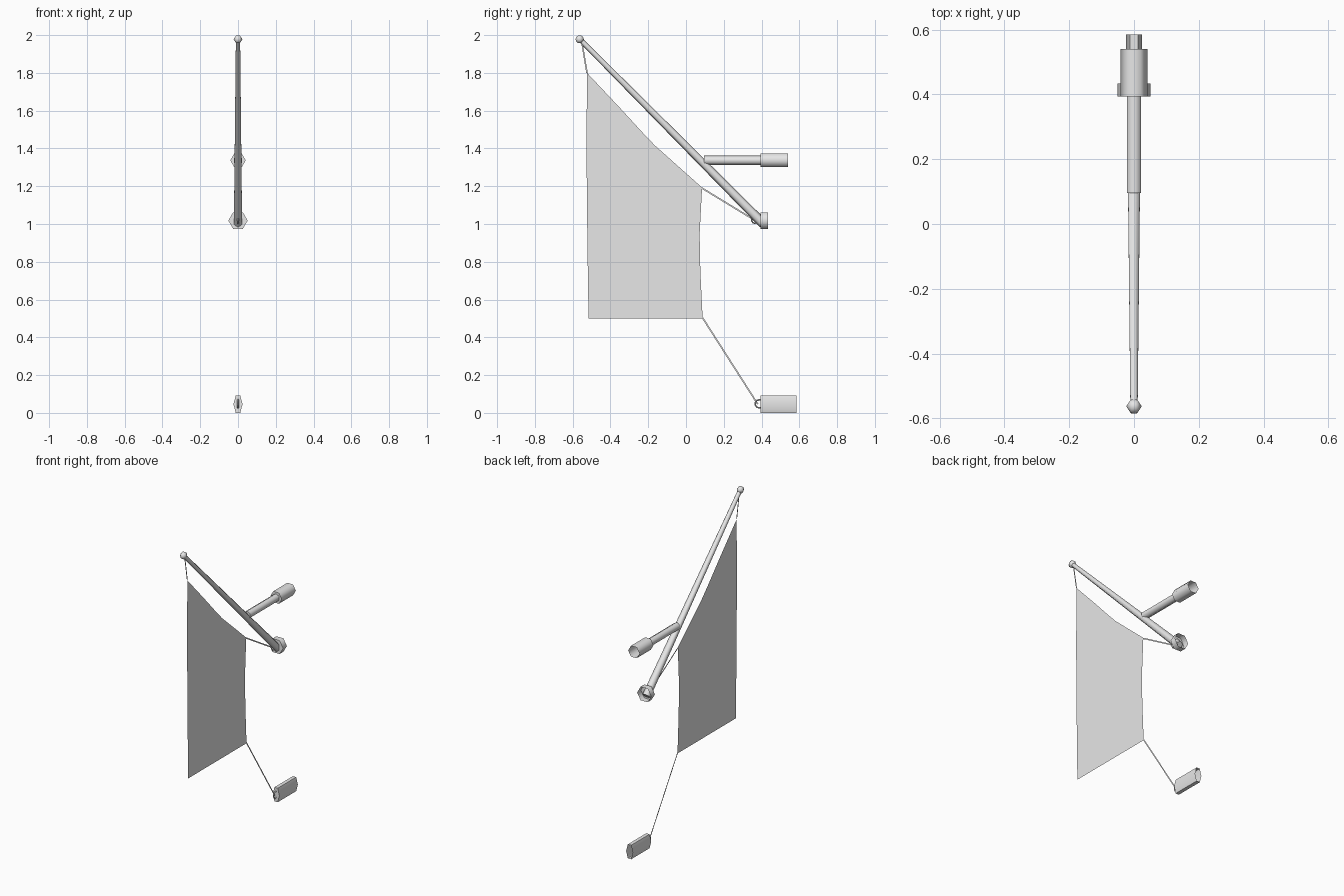
import bpy, bmesh, math
from mathutils import Vector

if "Cube" in bpy.data.objects:
    bpy.data.objects.remove(bpy.data.objects["Cube"])

grey = bpy.data.materials.new("plain grey")
grey.diffuse_color = (0.8, 0.8, 0.8, 1)
grey.use_nodes = True
grey.node_tree.nodes["Principled BSDF"].inputs["Base Color"].default_value = grey.diffuse_color


def finish(name, bm, smooth=True):
    me = bpy.data.meshes.new(name)
    bm.to_mesh(me)
    bm.free()
    ob = bpy.data.objects.new(name, me)
    bpy.context.collection.objects.link(ob)
    me.materials.append(grey)
    if smooth:
        bpy.ops.object.select_all(action='DESELECT')
        ob.select_set(True)
        bpy.context.view_layer.objects.active = ob
        bpy.ops.object.shade_smooth_by_angle(angle=math.radians(65))
    return ob


def tube(name, a, b, rx, rz, end_scale=1.0, turn=0.0, sides=6, cap_start=True):
    """Prism from a to b in the x = 0 plane, open at the far end."""
    a, b = Vector((0, *a)), Vector((0, *b))
    side = Vector((1, 0, 0))
    up = side.cross(b - a).normalized()
    bm = bmesh.new()
    rings = []
    for p, s in ((a, 1.0), (b, end_scale)):
        ring = []
        for i in range(sides):
            t = turn + math.tau * i / sides
            ring.append(bm.verts.new(p + side * rx * s * math.cos(t) + up * rz * s * math.sin(t)))
        rings.append(ring)
    for i in range(sides):
        j = (i + 1) % sides
        bm.faces.new((rings[0][i], rings[0][j], rings[1][j], rings[1][i]))
    if cap_start:
        bm.faces.new(rings[0][::-1])
    return finish(name, bm)


def sheet(name, pts):
    """Flat polygon in the x = 0 plane."""
    bm = bmesh.new()
    bm.faces.new([bm.verts.new((0, y, z)) for y, z in pts])
    return finish(name, bm, False)


def rope(name, a, b, width=0.008):
    a, b = Vector(a), Vector(b)
    d = (b - a).normalized() * width / 2
    n = Vector((-d.y, d.x))
    return sheet(name, [a - n, b - n, b + n, a + n])


def ring(name, y, z, major=0.018, minor=0.004):
    bpy.ops.mesh.primitive_torus_add(major_segments=10, minor_segments=4, location=(0, y, z),
                                     rotation=(0, math.pi / 2, 0),
                                     major_radius=major, minor_radius=minor)
    ob = bpy.context.object
    ob.name = name
    ob.data.materials.append(grey)


# Slanted pole and its horizontal strut, points up
tube("pole", (0.41, 1.0), (-0.56, 1.976), 0.025, 0.025, end_scale=0.52, turn=math.pi / 6)
tube("strut", (0.095, 1.337), (0.394, 1.337), 0.025, 0.025, turn=math.pi / 6)

# Wall sockets, points sideways
tube("strut_socket", (0.394, 1.337), (0.54, 1.337), 0.041, 0.041)
tube("pole_socket", (0.394, 1.018), (0.433, 1.018), 0.051, 0.051)
tube("rope_anchor", (0.394, 0.046), (0.585, 0.046), 0.024, 0.053)

# Faceted finial, turned about the x axis
bm = bmesh.new()
n = 10
loops = []
for x in (-0.009, 0.009):
    loops.append([bm.verts.new((x, -0.563 + 0.022 * math.cos(math.tau * i / n),
                                1.978 + 0.022 * math.sin(math.tau * i / n))) for i in range(n)])
tips = [bm.verts.new((x, -0.563, 1.978)) for x in (-0.024, 0.024)]
for i in range(n):
    j = (i + 1) % n
    bm.faces.new((loops[0][i], loops[0][j], loops[1][j], loops[1][i]))
    bm.faces.new((loops[0][j], loops[0][i], tips[0]))
    bm.faces.new((loops[1][i], loops[1][j], tips[1]))
bmesh.ops.recalc_face_normals(bm, faces=bm.faces)
finish("finial", bm)

# Hanging banner
sheet("banner", [(-0.516, 0.5), (0.088, 0.5), (0.076, 0.75), (0.072, 0.945), (0.085, 1.193),
                 (-0.164, 1.415), (-0.217, 1.47), (-0.35, 1.615), (-0.524, 1.80),
                 (-0.527, 1.4), (-0.522, 0.9)])

# Ropes and their rings
rope("top_rope", (-0.551, 1.96), (-0.524, 1.80))
rope("middle_rope", (0.083, 1.191), (0.37, 1.016))
rope("bottom_rope", (0.086, 0.506), (0.38, 0.046))
ring("pole_ring", 0.365, 1.022)
ring("anchor_ring", 0.388, 0.048, major=0.022)
